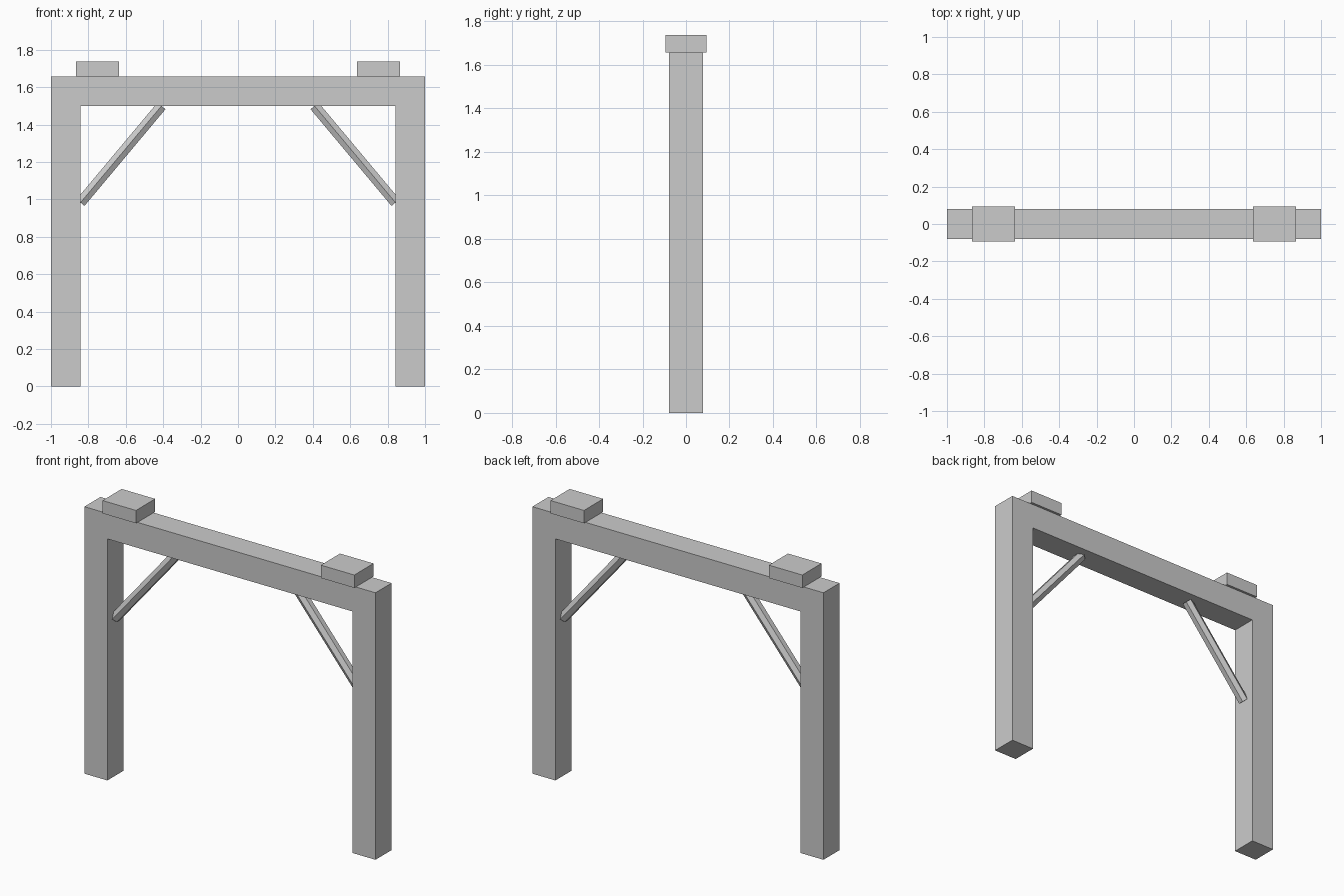
import bpy
from mathutils import Vector

if "Cube" in bpy.data.objects:
    bpy.data.objects.remove(bpy.data.objects["Cube"])

T = 0.158      # timber thickness
H = 1.658      # top of the beam
Z = H - T      # underside of the beam


def box(name, center, size):
    bpy.ops.mesh.primitive_cube_add(size=1, location=center)
    ob = bpy.context.object
    ob.name = name
    ob.scale = size
    bpy.ops.object.transform_apply(location=False, rotation=False, scale=True)
    return ob


def rod(name, a, b, radius, sides):
    a, b = Vector(a), Vector(b)
    bpy.ops.mesh.primitive_cylinder_add(vertices=sides, radius=radius, depth=(b - a).length,
                                        location=(a + b) / 2)
    ob = bpy.context.object
    ob.name = name
    ob.rotation_euler = (0, (b - a).angle(Vector((0, 0, 1))) * (1 if b.x > a.x else -1), 0)
    return ob


# Cross beam
box("cross_beam", (0, 0, H - T / 2), (2, T, T))

for side, s in (("left", -1), ("right", 1)):
    # Upright post
    box(side + "_post", (s * (1 - T / 2), 0, Z / 2), (T, T, Z))
    # Cap block on the beam
    box(side + "_cap_block", (s * 0.75, 0, H + 0.04), (0.23, 0.188, 0.08))
    # Six-sided diagonal brace
    rod(side + "_brace", (s * (1 - T), 0, 0.983), (s * 0.409, 0, Z), 0.032, 6)
